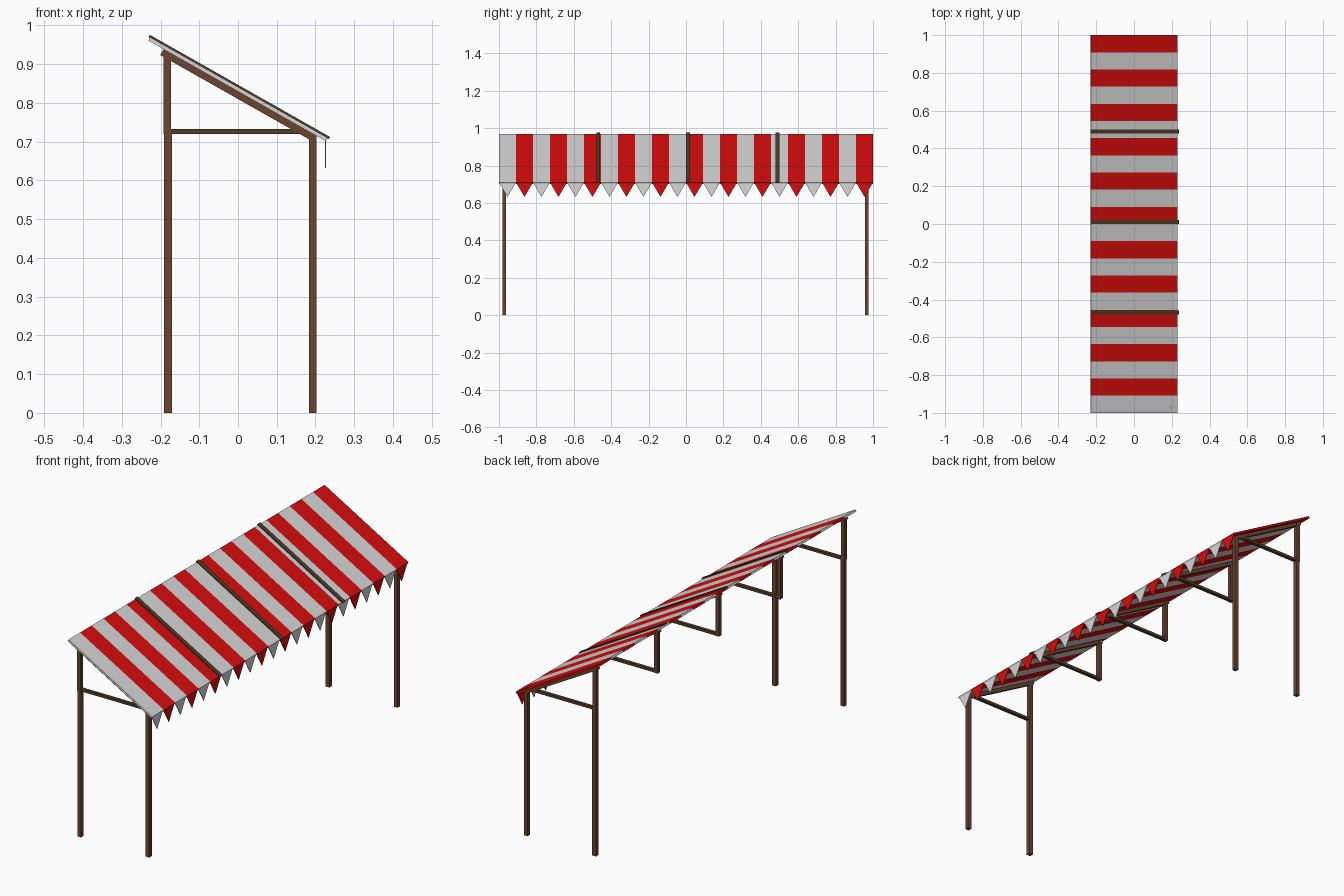
import bpy, bmesh, math
from mathutils import Vector

if "Cube" in bpy.data.objects:
    bpy.data.objects.remove(bpy.data.objects["Cube"])


def mat(name, col):
    m = bpy.data.materials.new(name)
    m.diffuse_color = (*col, 1)
    m.use_nodes = True
    m.node_tree.nodes["Principled BSDF"].inputs["Base Color"].default_value = m.diffuse_color
    return m


WHITE = mat("canvas_white", (0.68, 0.68, 0.68))
RED = mat("canvas_red", (0.68, 0.004, 0.004))
WOOD = mat("brown_wood", (0.145, 0.06, 0.03))
DARK = mat("dark_wood", (0.085, 0.046, 0.02))

N = 22                       # stripes along the length
STEP = 2 / N
HI, LO = Vector((-0.229, 0, 0.965)), Vector((0.229, 0, 0.7055))   # roof centre line
SLOPE = (LO - HI).normalized()
NORMAL = Vector((-SLOPE.z, 0, SLOPE.x))


def finish(name, bm, mats):
    bmesh.ops.recalc_face_normals(bm, faces=bm.faces[:])
    me = bpy.data.meshes.new(name)
    bm.to_mesh(me)
    bm.free()
    for m in mats:
        me.materials.append(m)
    ob = bpy.data.objects.new(name, me)
    bpy.context.collection.objects.link(ob)
    return ob


def prism(name, profile, y, width, m):
    """Extrude an x-z profile along y, centred on y."""
    bm = bmesh.new()
    f = bm.faces.new([bm.verts.new((x, y - width / 2, z)) for x, z in profile])
    r = bmesh.ops.extrude_face_region(bm, geom=[f])
    verts = [v for v in r["geom"] if isinstance(v, bmesh.types.BMVert)]
    bmesh.ops.translate(bm, verts=verts, vec=(0, width, 0))
    return finish(name, bm, [m])


def rect(x0, x1, z0, z1):
    return [(x0, z0), (x1, z0), (x1, z1), (x0, z1)]


def sloped(s0, s1, n0, n1):
    """Rectangle in roof coordinates: s along the slope, n above the centre line."""
    pts = [HI + SLOPE * s + NORMAL * n for s, n in ((s0, n0), (s1, n0), (s1, n1), (s0, n1))]
    return [(p.x, p.z) for p in pts]


L = (LO - HI).length
T = 0.005

# striped roof slab
bm = bmesh.new()
rings = [[bm.verts.new((x, -1 + i * STEP, z)) for x, z in sloped(0, L, -T, T)]
         for i in range(N + 1)]
for i in range(N):
    for k in range(4):
        f = bm.faces.new((rings[i][k], rings[i][(k + 1) % 4],
                          rings[i + 1][(k + 1) % 4], rings[i + 1][k]))
        f.material_index = i % 2
bm.faces.new(rings[0])
bm.faces.new(rings[-1]).material_index = 1
finish("striped_roof", bm, [WHITE, RED])

# hanging pennants along the low edge
bm = bmesh.new()
for i in range(N):
    y = -1 + i * STEP
    tri = ((y, 0.71), (y + STEP, 0.71), (y + STEP / 2, 0.632))
    a, b = [[bm.verts.new((x, py, pz)) for py, pz in tri] for x in (0.2245, 0.2275)]
    faces = [bm.faces.new(a), bm.faces.new(b)]
    faces += [bm.faces.new((a[k], a[(k + 1) % 3], b[(k + 1) % 3], b[k])) for k in range(3)]
    for f in faces:
        f.material_index = i % 2
finish("pennants", bm, [WHITE, RED])

# triangular roof frames, with battens over the three middle ones
W = 0.02
for i, y in enumerate((-0.972, -0.472, 0.008, 0.486, 0.966)):
    prism(f"upper_post_{i}", rect(-0.192, -0.173, 0.72, 0.937), y, W, WOOD)
    prism(f"rafter_{i}", sloped(0.045, L - 0.03, -0.022, -T), y, W * 0.9, WOOD)
    prism(f"tie_beam_{i}", rect(-0.175, 0.192, 0.72, 0.733), y, W * 0.8, DARK)
    if 0 < i < 4:
        prism(f"roof_batten_{i}", sloped(-0.004, L + 0.004, T - 0.002, T + 0.005), y + 0.003, 0.021, DARK)
    else:
        # long legs at both ends
        prism(f"back_leg_{i}", rect(-0.191, -0.170, 0, 0.722), y, W, WOOD)
        prism(f"front_leg_{i}", rect(0.183, 0.203, 0, 0.72), y, W, WOOD)
